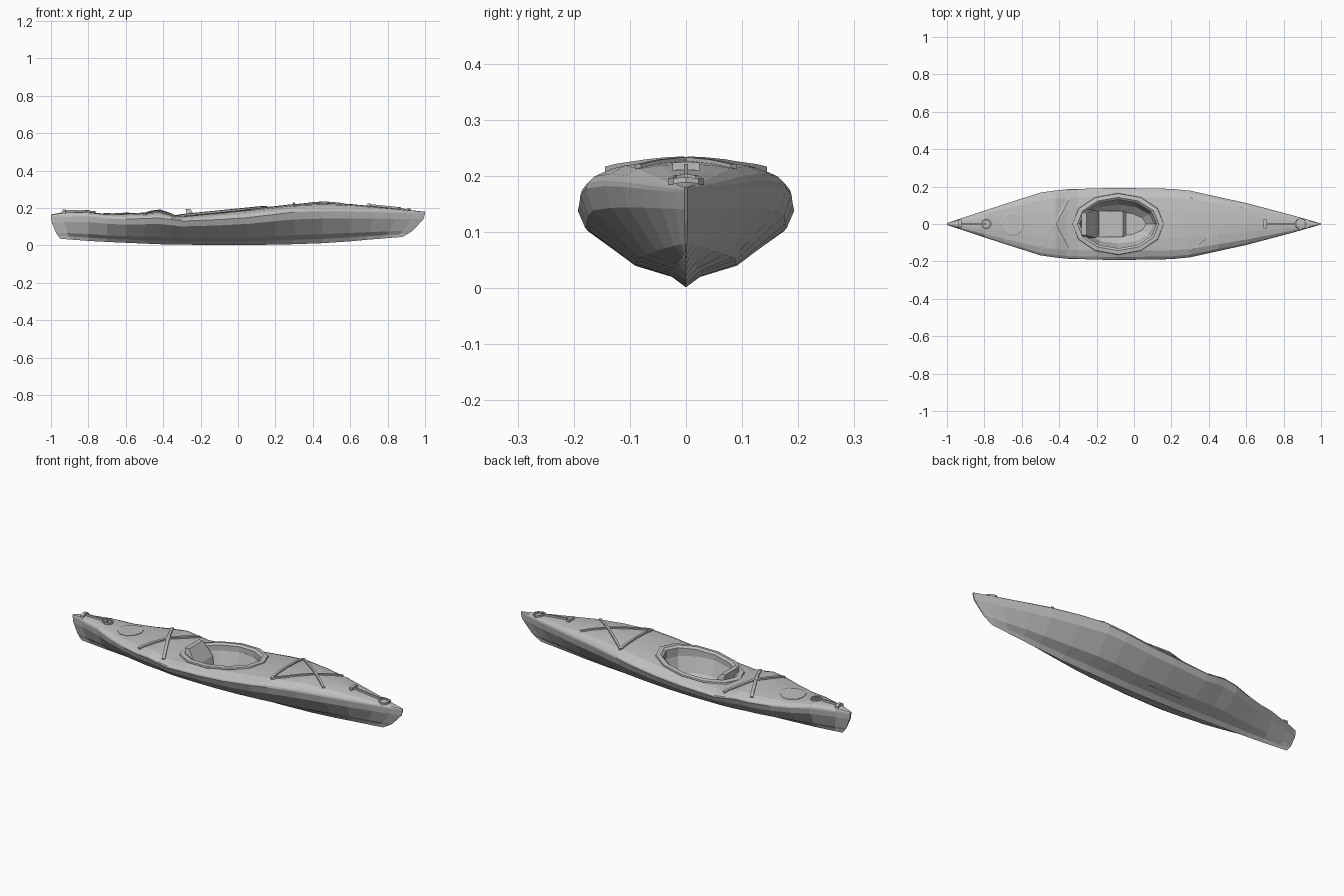
import bpy
import bmesh
from math import sin, cos, pi
from mathutils import Vector
from mathutils.bvhtree import BVHTree

if "Cube" in bpy.data.objects:
    bpy.data.objects.remove(bpy.data.objects["Cube"])

grey = bpy.data.materials.new("plain grey")
grey.use_nodes = True
COLOUR = (0.52, 0.52, 0.52, 1)
grey.diffuse_color = COLOUR
grey.node_tree.nodes["Principled BSDF"].inputs["Base Color"].default_value = COLOUR


def loft(name, rings, loop=False):
    """Skin a series of equal closed rings; cap the ends unless looped."""
    bm = bmesh.new()
    rows = [[bm.verts.new(p) for p in ring] for ring in rings]
    pairs = list(zip(rows, rows[1:]))
    if loop:
        pairs.append((rows[-1], rows[0]))
    for a, b in pairs:
        for i in range(len(a)):
            j = (i + 1) % len(a)
            bm.faces.new((a[i], a[j], b[j], b[i]))
    if not loop:
        bm.faces.new(rows[0])
        bm.faces.new(rows[-1])
    bmesh.ops.recalc_face_normals(bm, faces=bm.faces)
    mesh = bpy.data.meshes.new(name)
    bm.to_mesh(mesh)
    bm.free()
    mesh.materials.append(grey)
    obj = bpy.data.objects.new(name, mesh)
    bpy.context.collection.objects.link(obj)
    return obj


def curve(points, x):
    """Read a height or width off a list of (x, value) knots."""
    for (x0, v0), (x1, v1) in zip(points, points[1:]):
        if x <= x1:
            return v0 + (v1 - v0) * (x - x0) / (x1 - x0)
    return points[-1][1]


# Hull lines along the length
WIDTH = [(-1, .005), (-.75, .088), (-.5, .168), (-.38, .185), (-.1, .193),
         (.2, .188), (.3, .178), (.6, .112), (.85, .046), (1, .003)]
KEEL = [(-1, .035), (-.7, .018), (-.4, .005), (0, 0), (.4, .008), (.7, .028), (1, .045)]
SHEER = [(-1, .155), (-.8, .16), (-.65, .143), (-.42, .152), (-.3, .135),
         (0, .148), (.3, .185), (.5, .19), (1, .174)]
DECK = [(-1, .165), (-.93, .178), (-.8, .178), (-.7, .167), (-.5, .175), (-.42, .184),
        (-.32, .155), (-.1, .18), (.15, .204), (.3, .221), (.45, .228), (.6, .221), (1, .18)]
# Cross-section: side fraction, height fraction
BOTTOM = [(0, 0), (.13, .13), (.47, .27), (.93, .74), (1, .96)]
TOP = [(.985, .06), (.92, .38), (.75, .75), (.4, .93), (0, 1)]


def section(x):
    w, k, s, d = (curve(c, x) for c in (WIDTH, KEEL, SHEER, DECK))
    rake = .05 * max(0, (-x - .8) / .2) - .12 * max(0, (x - .6) / .4)
    half = [(x + rake * (1 - t) ** 2, f * w, k + t * (s - k)) for f, t in BOTTOM]
    half += [(x, f * w, s + t * (d - s)) for f, t in TOP]
    return half + [(px, -py, pz) for px, py, pz in half[-2:0:-1]]


stations = [-1, -.93, -.8, -.7, -.6, -.5, -.42, -.36, -.3, -.2, -.1, .05, .2,
            .3, .45, .6, .72, .85, .94, 1]
hull = loft("hull", [section(x) for x in stations])
tree = BVHTree.FromPolygons([v.co.copy() for v in hull.data.vertices],
                            [tuple(p.vertices) for p in hull.data.polygons])


def deck_point(x, y, lift=0):
    hit = tree.ray_cast(Vector((x, y, 1)), Vector((0, 0, -1)))[0]
    return Vector((x, y, (hit.z if hit else curve(DECK, x)) + lift))


# Cockpit opening
CX = -.085


def oval(rx, ry, z, slope=0, sides=12):
    return [(CX + rx * cos(2 * pi * i / sides), ry * sin(2 * pi * i / sides),
             z + slope * rx * cos(2 * pi * i / sides)) for i in range(sides)]


cutter = loft("cockpit_cutter", [oval(.15, .065, .035), oval(.19, .105, .07),
                                 oval(.21, .135, .15), oval(.21, .135, .4)])
cutter.hide_render = True
cut = hull.modifiers.new("cockpit", 'BOOLEAN')
cut.operation = 'DIFFERENCE'
cut.solver = 'EXACT'
cut.object = cutter
bpy.context.view_layer.objects.active = hull
bpy.ops.object.modifier_apply(modifier="cockpit")
bpy.data.objects.remove(cutter)

# Raised cockpit rim, sloping up toward the bow
loft("cockpit_rim", [oval(.232, .152, .155, .1), oval(.232, .152, .173, .1),
                     oval(.245, .165, .178, .1), oval(.243, .163, .186, .1),
                     oval(.218, .142, .189, .1), oval(.205, .13, .18, .1),
                     oval(.205, .13, .15, .1)], loop=True)


# Seat pan and leaning backrest
def slab(x0, x1, y, z):
    return [(x0, -y, z), (x1, -y, z), (x1, y, z), (x0, y, z)]


loft("seat_back", [slab(-.235, -.185, .06, .05), slab(-.265, -.205, .075, .12),
                   slab(-.28, -.255, .06, .195)])
loft("seat_pan", [slab(-.24, -.04, .06, .03), slab(-.23, -.06, .07, .055)])


def ribbon(name, path, width=.012, height=.007, loop=False):
    """Flat strap following a path of deck points."""
    rings = []
    n = len(path)
    for i, p in enumerate(path):
        a = path[(i - 1) % n] if loop else path[max(i - 1, 0)]
        b = path[(i + 1) % n] if loop else path[min(i + 1, n - 1)]
        side = (b - a).cross(Vector((0, 0, 1))).normalized() * width / 2
        up = Vector((0, 0, height))
        low = Vector((0, 0, -.004))
        rings.append([p - side + low, p + side + low, p + side + up, p - side + up])
    return loft(name, rings, loop)


def strap(name, a, b, lift=0, width=.012, height=.007, steps=12):
    ts = [i / steps for i in range(steps + 1)]
    path = [deck_point(a[0] + (b[0] - a[0]) * t, a[1] + (b[1] - a[1]) * t, lift) for t in ts]
    return ribbon(name, path, width, height)


def circle_path(x, r, sides, lift=0):
    return [deck_point(x + r * cos(2 * pi * i / sides), r * sin(2 * pi * i / sides), lift)
            for i in range(sides)]


# Crossed deck straps
for side, label in ((1, "left"), (-1, "right")):
    strap("rear_strap_" + label, (-.5, .145 * side), (-.34, -.16 * side), width=.016)
    strap("front_strap_" + label, (.3, .14 * side), (.58, -.085 * side))
strap("front_cross_strap", (.3, -.14), (.3, .14))

# Round hatch cover
hatch_z = curve(DECK, -.65)
loft("hatch_cover", [[(-.65 + r * cos(i * pi / 5), r * sin(i * pi / 5),
                       deck_point(-.65 + r * cos(i * pi / 5), r * sin(i * pi / 5), lift).z)
                      for i in range(10)]
                     for r, lift in ((.066, -.01), (.066, .003), (.06, .005))])

# Carry handles: cord, toggle and ring at each end
for label, cord, toggle, ring, r in (("stern", (-.93, -.79), -.93, -.79, .025),
                                     ("bow", (.7, .87), .7, .89, .028)):
    strap(label + "_cord", (cord[0], 0), (cord[1], 0), .004, .008, .006)
    strap(label + "_toggle", (toggle, -.024), (toggle, .024), .004, .016, .01, 4)
    ribbon(label + "_ring", circle_path(ring, r, 8, .002), .007, .007, loop=True)
